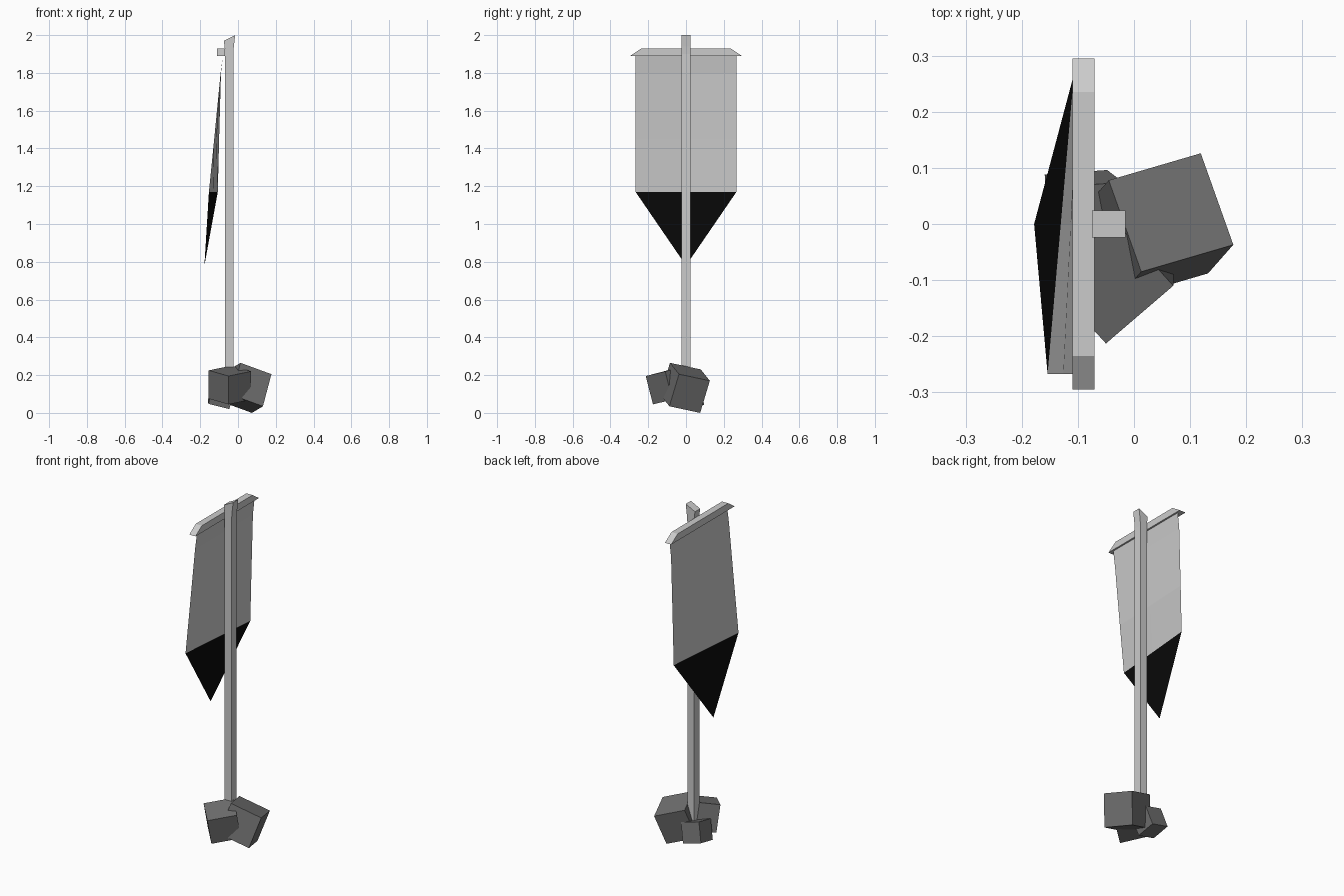
import bpy, bmesh
from math import radians
from mathutils import Vector, Euler

if "Cube" in bpy.data.objects:
    bpy.data.objects.remove(bpy.data.objects["Cube"], do_unlink=True)


def material(name, value):
    m = bpy.data.materials.new(name)
    m.use_nodes = True
    colour = (value, value, value, 1)
    m.diffuse_color = colour
    m.node_tree.nodes["Principled BSDF"].inputs["Base Color"].default_value = colour
    return m


pale = material("pale grey", 0.6)
stone = material("stone grey", 0.16)
black = material("black", 0.003)


def finish(name, bm, *mats):
    bmesh.ops.recalc_face_normals(bm, faces=bm.faces)
    me = bpy.data.meshes.new(name)
    bm.to_mesh(me)
    bm.free()
    for m in mats:
        me.materials.append(m)
    ob = bpy.data.objects.new(name, me)
    bpy.context.collection.objects.link(ob)
    return ob


def loft(name, rings, mat):
    """Join four-cornered rings into a closed solid."""
    bm = bmesh.new()
    loops = [[bm.verts.new(p) for p in ring] for ring in rings]
    for a, b in zip(loops, loops[1:]):
        for i in range(4):
            j = (i + 1) % 4
            bm.faces.new((a[i], a[j], b[j], b[i]))
    bm.faces.new(loops[0])
    bm.faces.new(loops[-1])
    return finish(name, bm, mat)


def ring(x0, x1, half_y, z0, z1):
    return [(x0, -half_y, z0), (x1, -half_y, z1), (x1, half_y, z1), (x0, half_y, z0)]


def block(name, corner, a, b, c):
    """Stone block from one corner and its three edges."""
    o, a, b, c = map(Vector, (corner, a, b, c))
    base = [o, o + a, o + a + b, o + b]
    return loft(name, [base, [p + c for p in base]], stone)


# Pole with a flared, slanted top
loft("pole", [ring(-0.07, -0.025, 0.024, 0.1, 0.1),
              ring(-0.07, -0.025, 0.024, 1.9, 1.9),
              ring(-0.07, -0.022, 0.024, 1.93, 1.94),
              ring(-0.075, -0.015, 0.024, 1.97, 2.0)], pale)

# Crossbar with bevelled ends
loft("crossbar", [ring(-0.11, -0.07, 0.295, 1.89, 1.89),
                  ring(-0.11, -0.07, 0.235, 1.93, 1.93)], pale)

# Hanging cloth, twisted slightly, with a black pointed end
bm = bmesh.new()
rows = [(1.89, -0.08, -0.08), (1.8, -0.092, -0.09),
        (1.45, -0.126, -0.1), (1.17, -0.154, -0.107)]
grid = []
for z, x_front, x_back in rows:
    mid = (x_front + x_back) / 2
    grid.append([bm.verts.new((x, y, z)) for x, y in
                 ((x_front, -0.267), (mid, 0), (x_back, 0.267))])
for r, s in zip(grid, grid[1:]):
    for i in range(2):
        bm.faces.new((r[i], r[i + 1], s[i + 1], s[i]))
tip = bm.verts.new((-0.178, 0, 0.78))
for i in range(2):
    bm.faces.new((grid[-1][i], grid[-1][i + 1], tip)).material_index = 1
finish("banner_cloth", bm, pale, black)

# Base stones
block("large_stone", (0.013, -0.085, 0.265), (0.164, 0.048, -0.06),
      (-0.058, 0.163, -0.035), (-0.045, -0.051, -0.17))
block("front_stone", (-0.05, -0.213, 0.195), (0.12, 0.103, 0.025),
      (-0.105, 0.115, 0.03), (0, 0.038, -0.15))
turn = Euler((radians(12), radians(14), radians(4))).to_matrix()
edges = [turn @ Vector(e) * 0.115 for e in ((1, 0, 0), (0, 1, 0), (0, 0, 1))]
centre = Vector((-0.088, 0.025, 0.1))
block("small_stone", centre - sum(edges, Vector()) / 2, *edges)
